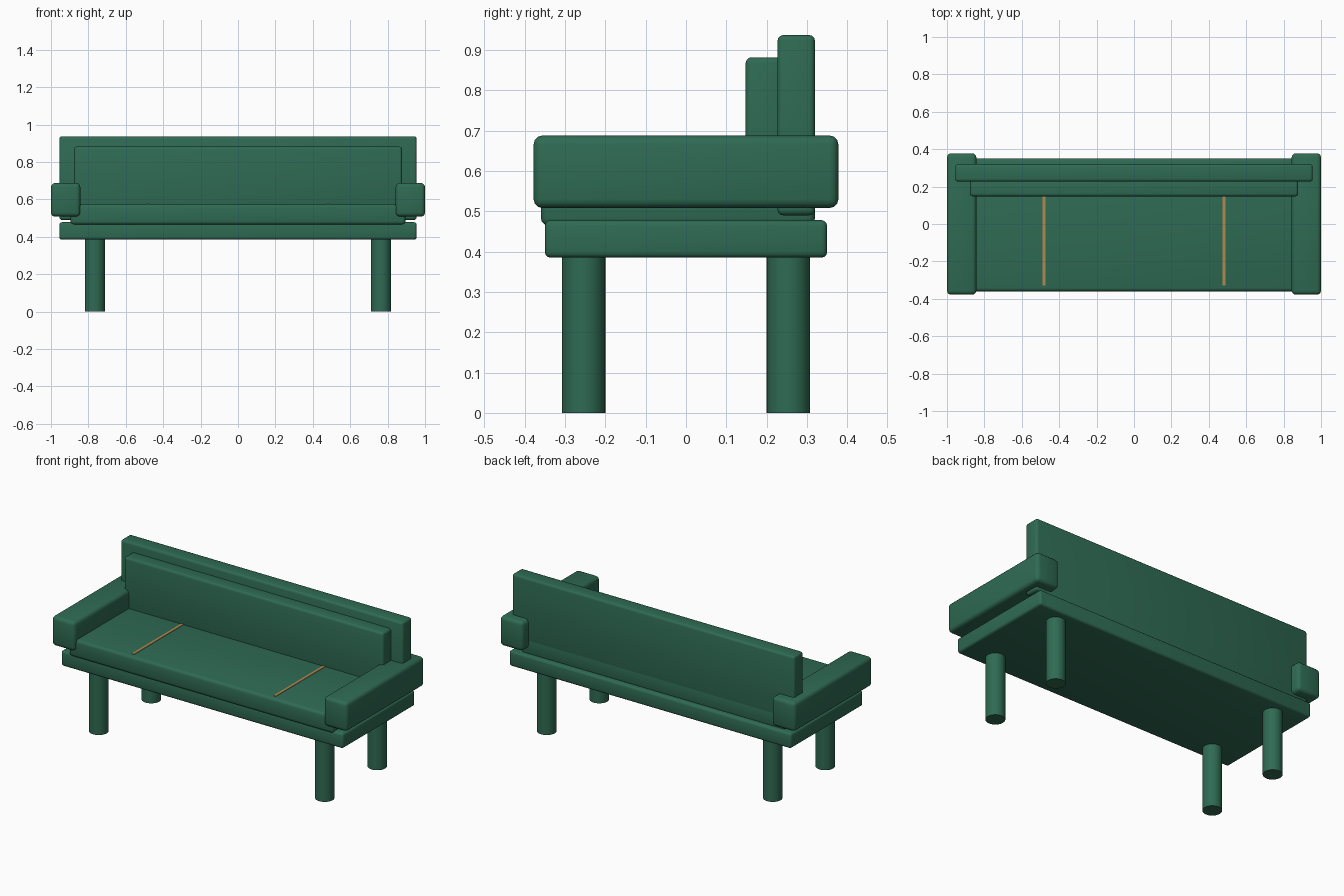
import bpy
import math

if "Cube" in bpy.data.objects:
    bpy.data.objects.remove(bpy.data.objects["Cube"])


def colour(name, rgb):
    mat = bpy.data.materials.new(name)
    mat.diffuse_color = (*rgb, 1)
    mat.use_nodes = True
    mat.node_tree.nodes["Principled BSDF"].inputs["Base Color"].default_value = mat.diffuse_color
    return mat


green = colour("green_upholstery", (0.028, 0.145, 0.088))
tan = colour("tan_piping", (0.44, 0.25, 0.08))


def finish(obj, name, mat):
    obj.name = name
    obj.data.materials.append(mat)
    bpy.ops.object.shade_smooth_by_angle(angle=math.radians(35))


def box(name, x, y, z, bevel, mat=green):
    """Rounded box from (min, max) ranges along each axis."""
    centre = [(a + b) / 2 for a, b in (x, y, z)]
    bpy.ops.mesh.primitive_cube_add(size=1, location=centre)
    obj = bpy.context.object
    obj.scale = [b - a for a, b in (x, y, z)]
    bpy.ops.object.transform_apply(location=False, rotation=False, scale=True)
    if bevel:
        mod = obj.modifiers.new("rounded_edges", 'BEVEL')
        mod.width = bevel
        mod.segments = 3
        bpy.ops.object.modifier_apply(modifier=mod.name)
    finish(obj, name, mat)


# Seat: frame and cushion
box("seat_frame", (-0.955, 0.955), (-0.35, 0.35), (0.385, 0.478), 0.014)
box("seat_cushion", (-0.895, 0.895), (-0.36, 0.32), (0.465, 0.575), 0.018)

# Backrest: outer panel and padded front
box("back_panel", (-0.955, 0.955), (0.227, 0.32), (0.49, 0.937), 0.014)
box("back_cushion", (-0.877, 0.877), (0.148, 0.24), (0.53, 0.882), 0.014)

for side, sx in (("left", -1), ("right", 1)):
    # Armrests
    box(f"{side}_armrest", sorted((sx * 0.843, sx * 1.0)),
        (-0.378, 0.378), (0.508, 0.688), 0.022)
    # Thin piping across the seat cushion
    box(f"{side}_piping", sorted((sx * 0.472, sx * 0.488)),
        (-0.33, 0.2), (0.57, 0.578), 0, tan)
    # Round legs
    for end, sy in (("front", -1), ("back", 1)):
        bpy.ops.mesh.primitive_cylinder_add(
            vertices=32, radius=0.054, depth=0.4,
            location=(sx * 0.765, sy * 0.254, 0.2))
        finish(bpy.context.object, f"{end}_{side}_leg", green)
